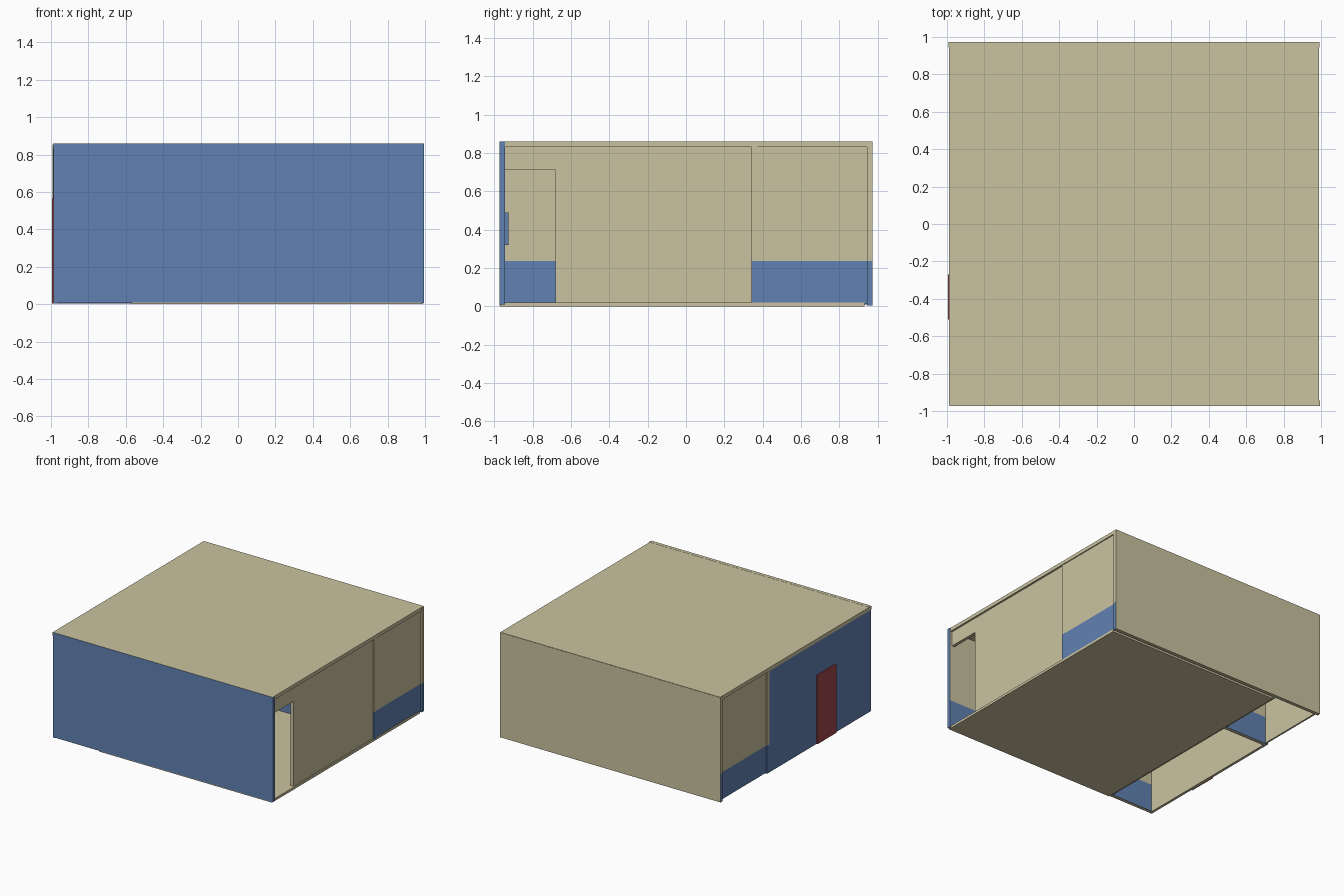
import bpy, bmesh
from mathutils import Vector

if "Cube" in bpy.data.objects:
    bpy.data.objects.remove(bpy.data.objects["Cube"])


def material(name, rgb):
    m = bpy.data.materials.new(name)
    m.diffuse_color = (*rgb, 1)
    m.use_nodes = True
    m.node_tree.nodes["Principled BSDF"].inputs["Base Color"].default_value = m.diffuse_color
    return m


TAN = material("tan plaster", (0.59, 0.546, 0.352))
BLUE = material("blue paint", (0.12, 0.22, 0.445))
RED = material("red door paint", (0.35, 0.06, 0.07))
DADO = 0.235


def box(name, x, y, z, rule=None, mats=(TAN, BLUE), split=True):
    """Box from ranges, cut at dado height; rule(normal, centre) picks the slot."""
    bm = bmesh.new()
    bmesh.ops.create_cube(bm, size=1)
    for v in bm.verts:
        v.co = Vector([(a + b) / 2 + c * (b - a) for (a, b), c in zip((x, y, z), v.co)])
    if split and z[0] < DADO < z[1]:
        bmesh.ops.bisect_plane(bm, geom=bm.verts[:] + bm.edges[:] + bm.faces[:],
                               plane_co=(0, 0, DADO), plane_no=(0, 0, 1))
    bm.normal_update()
    me = bpy.data.meshes.new(name)
    for m in mats:
        me.materials.append(m)
    for f in bm.faces:
        f.material_index = int(rule(f.normal, f.calc_center_median())) if rule else 0
    bm.to_mesh(me)
    bm.free()
    ob = bpy.data.objects.new(name, me)
    bpy.context.collection.objects.link(ob)
    return ob


def low(c):
    return c.z < DADO


def side(n):
    return abs(n.z) < 0.5


# Floor of the main room and the roof slab
box("floor", (-0.57, 0.985), (-0.97, 0.93), (0, 0.02))
box("roof", (-0.988, 0.99), (-0.97, 0.972), (0.83, 0.859))

# Front wall: blue outside, tan with a blue dado inside
box("front_wall", (-0.98, 0.995), (-0.973, -0.945), (0.008, 0.86),
    lambda n, c: side(n) and (n.y < 0.5 or low(c)))

# Back wall: plain outside, dado on the inside and on the ends
box("back_wall", (-0.992, 0.992), (0.945, 0.973), (0.005, 0.855),
    lambda n, c: side(n) and n.y < 0.5 and low(c))

# Cross wall dividing the rooms, ends visible on both sides
box("cross_wall", (-0.99, 0.985), (0.342, 0.372), (0.008, 0.83),
    lambda n, c: side(n) and low(c) and (n.y < 0.5 or c.x > -0.5))

# Corridor partition with dado facing the room
box("corridor_partition", (-0.59, -0.57), (-0.945, 0.945), (0.01, 0.83),
    lambda n, c: n.x > 0.5 and low(c))

# Thin rear side panels, mirrored left and right, dado on the outside
for s, label in ((1, "right"), (-1, "left")):
    box(label + "_rear_panel", tuple(sorted((s * 0.968, s * 0.982))), (0.372, 0.945),
        (0.015, 0.85), lambda n, c: n.x * s > 0.5 and low(c))

# Right wall, with a doorway beside the front wall
inside = lambda n, c: n.x < -0.5 and low(c)
box("right_wall", (0.95, 0.975), (-0.68, 0.342), (0.005, 0.83), inside)
box("right_door_header", (0.95, 0.975), (-0.945, -0.68), (0.71, 0.83))

# Left wall: blue outside, tan inside, with a red door
box("left_wall", (-0.986, -0.965), (-0.972, 0.342), (0.005, 0.855),
    lambda n, c: n.x < -0.5 or abs(n.y) > 0.5)
box("red_door", (-0.995, -0.986), (-0.51, -0.27), (0.005, 0.565), mats=(RED,), split=False)

# Board on the inside of the front wall
box("wall_board", (-0.1, 0.5), (-0.945, -0.925), (0.32, 0.49), mats=(BLUE,), split=False)
